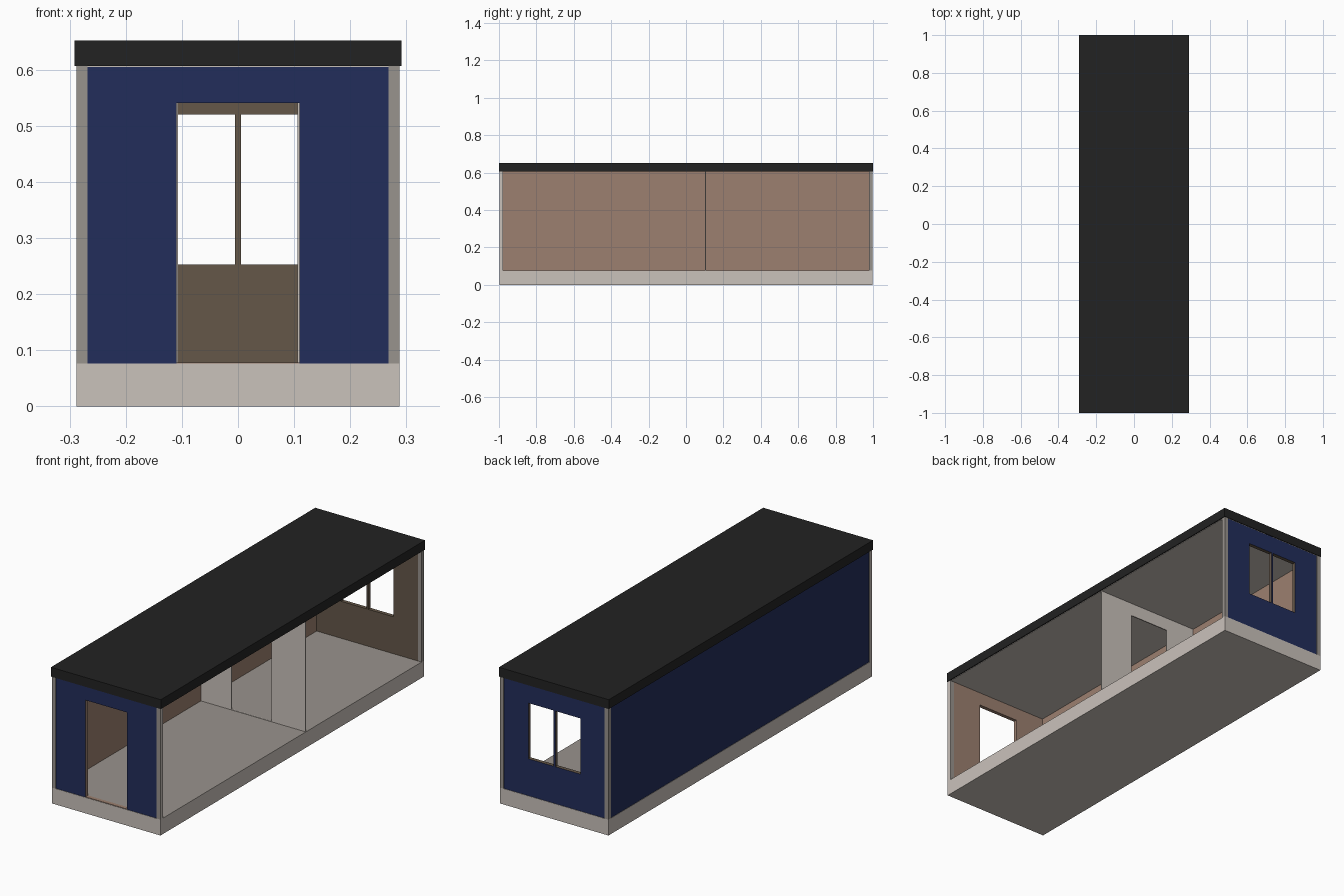
import bpy, bmesh
from mathutils import Vector

cube = bpy.data.objects.get("Cube")
if cube:
    bpy.data.objects.remove(cube, do_unlink=True)


def material(name, rgb):
    lin = [((c / 255 + 0.055) / 1.055) ** 2.4 for c in rgb]
    m = bpy.data.materials.new(name)
    m.use_nodes = True
    m.diffuse_color = (*lin, 1)
    m.node_tree.nodes["Principled BSDF"].inputs["Base Color"].default_value = (*lin, 1)
    return m


BEIGE = material("beige", (202, 194, 187))
GREY = material("warm grey", (153, 147, 141))
BLUE = material("navy blue", (34, 45, 91))
BROWN = material("light brown", (156, 128, 112))
DARK_BROWN = material("dark brown", (101, 87, 73))
BLACK = material("charcoal", (34, 34, 34))


def finish(name, bm, mats, rule):
    """Store the mesh; rule(normal) picks the material slot of each face."""
    bmesh.ops.recalc_face_normals(bm, faces=bm.faces)
    for f in bm.faces:
        f.material_index = rule(f.normal)
    me = bpy.data.meshes.new(name)
    bm.to_mesh(me)
    bm.free()
    for m in mats:
        me.materials.append(m)
    ob = bpy.data.objects.new(name, me)
    bpy.context.collection.objects.link(ob)
    return ob


def box(name, lo, hi, mats, rule=lambda n: 0):
    lo, hi = Vector(lo), Vector(hi)
    bm = bmesh.new()
    bmesh.ops.create_cube(bm, size=1)
    for v in bm.verts:
        v.co = (lo + hi) / 2 + v.co * (hi - lo)
    return finish(name, bm, mats, rule)


def wall(name, xs, zs, holes, y, depth, mats, rule=lambda n: 0):
    """Cross wall cut along xs and zs, with the listed cells left open."""
    bm = bmesh.new()
    verts = [[bm.verts.new((x, y, z)) for z in zs] for x in xs]
    for i in range(len(xs) - 1):
        for k in range(len(zs) - 1):
            if (i, k) not in holes:
                bm.faces.new((verts[i][k], verts[i + 1][k],
                              verts[i + 1][k + 1], verts[i][k + 1]))
    made = bmesh.ops.extrude_face_region(bm, geom=bm.faces[:])["geom"]
    moved = [g for g in made if isinstance(g, bmesh.types.BMVert)]
    bmesh.ops.translate(bm, verts=moved, vec=(0, depth, 0))
    return finish(name, bm, mats, rule)


W, L = 0.288, 0.998          # half width and half length of the body
FLOOR, TOP = 0.076, 0.607    # clear height of the room
P = 0.02                     # post size
IN = 0.002                   # setback of the wall panels
DOOR = 0.11
DOOR_TOP = 0.541

# Base slab, ceiling and roof
box("base_floor", (-W, -L, 0), (W, L, FLOOR), [BEIGE, GREY],
    lambda n: 1 if n.z > 0.5 else 0)
box("ceiling", (-W + IN, -L + IN, TOP - 0.002), (W - IN, L - IN, TOP + 0.002), [BEIGE])
box("roof", (-0.291, -1, TOP), (0.291, 1, 0.652), [BLACK])

# Corner posts
for sx, side in ((-1, "right"), (1, "left")):
    for sy, end in ((-1, "front"), (1, "back")):
        x, y = sorted((sx * W, sx * (W - P))), sorted((sy * L, sy * (L - P)))
        box(f"{end}_{side}_post", (x[0], y[0], FLOOR), (x[1], y[1], TOP),
            [GREY, BEIGE], lambda n, s=sy: 1 if abs(n.x) > 0.5 and s < 0 else 0)

# Long side wall, navy outside and brown inside
box("side_wall", (-W + IN, -L + P, FLOOR), (-W + P, L - P, TOP),
    [BROWN, BLUE], lambda n: 1 if n.x < -0.5 else 0)

# Front wall with doorway
E = W - P
wall("front_wall", (-E, -DOOR, DOOR, E), (FLOOR, DOOR_TOP, TOP), {(1, 0)},
     -L + IN, P - IN, [BROWN, BLUE], lambda n: 1 if n.y < -0.5 else 0)

# Back wall with a two-pane window opening and a central mullion
wall("back_wall", (-E, -0.138, -0.005, 0.005, 0.138, E),
     (FLOOR, 0.253, 0.52, TOP), {(1, 1), (3, 1)},
     L - IN, IN - P, [DARK_BROWN, BLUE], lambda n: 1 if n.y > 0.5 else 0)

# Thin partition with a doorway
wall("partition", (-E, -0.107, 0.106, W - IN), (FLOOR, DOOR_TOP, TOP), {(1, 0)},
     0.102, 0.005, [BEIGE])

# Door sills
box("front_door_sill", (-DOOR, -L + IN, FLOOR), (DOOR, -L + P, FLOOR + 0.002), [BROWN])
box("partition_sill", (-0.107, 0.102, FLOOR), (0.106, 0.107, FLOOR + 0.002), [BEIGE])
